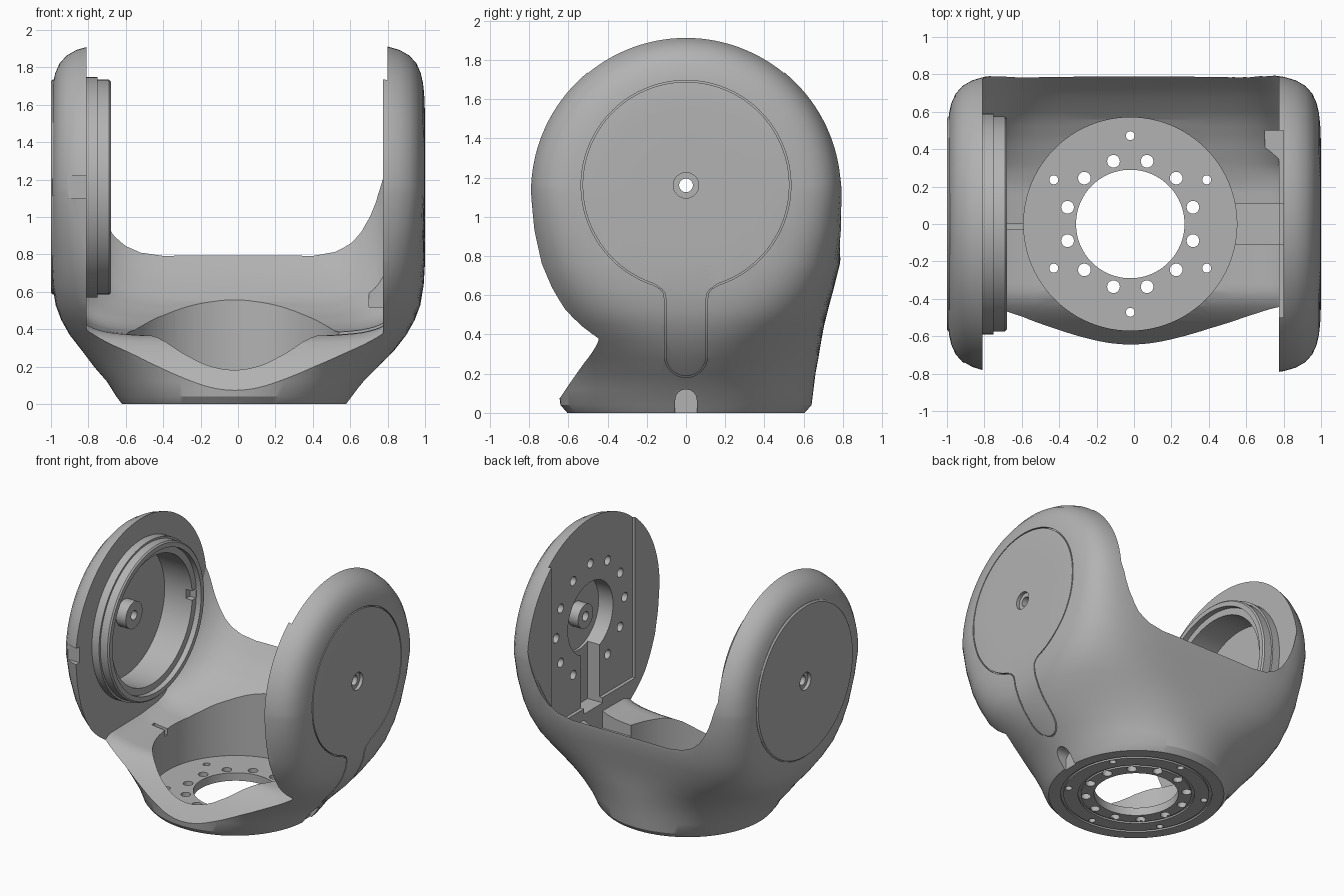
import bpy, bmesh
from math import sin, cos, pi, radians
from mathutils import Vector

if "Cube" in bpy.data.objects:
    bpy.data.objects.remove(bpy.data.objects["Cube"])

grey = bpy.data.materials.new("satin grey")
grey.use_nodes = True
grey.diffuse_color = (0.45, 0.45, 0.45, 1)
grey.node_tree.nodes["Principled BSDF"].inputs["Base Color"].default_value = (0.45, 0.45, 0.45, 1)

AXIS_Z = 1.16      # height of the joint axis
BASE_X = -0.02     # centre of the base flange


def make(name, bm):
    bmesh.ops.remove_doubles(bm, verts=bm.verts, dist=1e-5)
    bmesh.ops.recalc_face_normals(bm, faces=bm.faces)
    mesh = bpy.data.meshes.new(name)
    bm.to_mesh(mesh)
    bm.free()
    mesh.materials.append(grey)
    ob = bpy.data.objects.new(name, mesh)
    bpy.context.collection.objects.link(ob)
    return ob


def skin(bm, rows, wrap=False):
    """Quads between successive rows of points."""
    vs = [[bm.verts.new(p) for p in row] for row in rows]
    for a, b in zip(vs, vs[1:]):
        n = len(a)
        for j in range(n if wrap else n - 1):
            k = (j + 1) % n
            bm.faces.new((a[j], a[k], b[k], b[j]))
    return vs


def box(lo, hi):
    bm = bmesh.new()
    bmesh.ops.create_cube(bm, size=1)
    for v in bm.verts:
        v.co = [l + (c + 0.5) * (h - l) for l, h, c in zip(lo, hi, v.co)]
    return make("cutter", bm)


def rod(r, a, b, n=64):
    """Cylinder of radius r from point a to point b."""
    a, b = Vector(a), Vector(b)
    bm = bmesh.new()
    bmesh.ops.create_cone(bm, cap_ends=True, segments=n, radius1=r, radius2=r, depth=(b - a).length)
    rot = (b - a).to_track_quat('Z', 'Y')
    for v in bm.verts:
        v.co = rot @ v.co + (a + b) / 2
    return make("cutter", bm)


def lathe(name, profile, n=96):
    """Closed (x, radius) profile turned about the joint axis."""
    bm = bmesh.new()
    skin(bm, [[(x, r * cos(2 * pi * i / n), AXIS_Z + r * sin(2 * pi * i / n)) for x, r in profile]
              for i in range(n + 1)], wrap=True)
    return make(name, bm)


def combine(ob, tool, op='DIFFERENCE'):
    mod = ob.modifiers.new("cut", 'BOOLEAN')
    mod.operation, mod.solver, mod.object = op, 'MANIFOLD', tool
    dg = bpy.context.evaluated_depsgraph_get()
    mesh = bpy.data.meshes.new_from_object(ob.evaluated_get(dg))
    ob.modifiers.clear()
    ob.data = mesh
    bpy.data.objects.remove(tool)


def lerp(keys, t):
    for (t0, v0), (t1, v1) in zip(keys, keys[1:]):
        if t <= t1:
            return v0 + (v1 - v0) * (t - t0) / (t1 - t0)
    return keys[-1][1]


# Outer shell: round base lofted up into a barrel with domed ends
M = 64
MID_Z, RAD = 1.125, 0.805
LOFT = [  # height, centre x, half width, half depth, squareness
    (0, -.02, .60, .605, 2), (.04, -.02, .63, .64, 2), (.12, -.015, .685, .65, 2),
    (.2, -.01, .76, .66, 2.05), (.28, 0, .83, .675, 2.15), (.37, 0, .9, .69, 2.5),
    (.45, 0, .945, .705, 3), (.53, 0, .975, .725, 3.6), (.64, 0, .993, .755, 4.3),
    (.76, 0, 1, .785, 5), (.94, 0, 1, .8, 6.5), (MID_Z, 0, 1, RAD, 8)]


def squircle(a, hx, hy, n):
    c, s = cos(a), sin(a)
    k = (abs(c) ** n + abs(s) ** n) ** (-1 / n)
    return hx * c * k, hy * s * k


def shell(name):
    bm = bmesh.new()
    rows = []
    for z, cx, hx, hy, n in LOFT:
        ring = [squircle(pi * j / M, hx, hy, n) for j in range(2 * M)]
        rows.append([(cx + x, y, z) for x, y in ring])
    vs = skin(bm, rows, wrap=True)
    bm.faces.new(vs[0])
    half = [squircle(pi * j / M, 1, RAD, 8) for j in range(M + 1)]
    skin(bm, [[(x, r * cos(pi * i / M), MID_Z + r * sin(pi * i / M)) for x, r in half]
              for i in range(M + 1)])
    return make(name, bm)


body = shell("yoke_housing")

# Flat round cap on the right arm
combine(body, lathe("cap", [(-.9, 0), (-.9, .575), (-.99, .575), (-1, .565), (-1, 0)]), 'UNION')


# Keyhole cover seam on the left arm, following the shell
def keyhole(off):
    r, w = .535 + off, .11 + off
    side = [(r * cos(a), AXIS_Z + r * sin(a)) for a in [radians(90 - 162 * i / 48) for i in range(49)]]
    side += [(.132 + off, .632), (.115 + off, .61), (w, .58)]
    side += [(w * cos(a), .29 - w * sin(a)) for a in [pi / 2 * i / 10 for i in range(11)]]
    return side + [(-y, z) for y, z in side[-2:0:-1]]


bm = bmesh.new()
loops = [(.6, 0), (1.1, 0), (1.1, -.008), (.6, -.008), (.6, 0)]
skin(bm, [[(x, y, z) for y, z in keyhole(o)] for x, o in loops], wrap=True)
seam = make("cutter", bm)
core = shell("core")
core.scale.x = .985
bpy.context.view_layer.update()
combine(seam, core)
combine(body, seam)

# Opening between the arms: floor dips at the front and sweeps up at the back
FLOOR = [(-1.2, -.7), (-.66, .05), (-.58, .17), (-.52, .25), (-.45, .325), (-.38, .365), (0, .37),
         (.2, .39), (.3, .42), (.45, .485), (.57, .555), (.7, .68), (.8, .81), (1.2, 1.4)]
FILLET = [(0, 0), (.4, 0), (.52, .025), (.6, .07), (.66, .13), (.7, .2), (.74, .29), (.765, .38), (.79, .5)]
XS = [-.81, -.795, -.77, -.74, -.7, -.66, -.6, -.52, -.4, 0, .4, .52, .6, .66, .7, .735, .76, .775]
YS = [-1.2 + .04 * i for i in range(61)]


def floor_z(x, y):
    weight = max(.12, min(1, (y / .8) ** 2 if y > 0 else 0))
    return lerp(FLOOR, y) + weight * lerp(FILLET, max(0, abs(x) - (.02 if x < 0 else 0)))


bm = bmesh.new()
skin(bm, [[(x, YS[0], 3)] + [(x, y, floor_z(x, y)) for y in YS] + [(x, YS[-1], 3)] for x in XS], wrap=True)
bmesh.ops.holes_fill(bm, edges=[e for e in bm.edges if e.is_boundary])
bmesh.ops.triangulate(bm, faces=[f for f in bm.faces])
combine(body, make("cutter", bm))

# Base: round well, centre opening, two bolt circles and underside grooves
combine(body, rod(.57, (BASE_X, 0, .06), (BASE_X, 0, 1), 96))
combine(body, rod(.29, (BASE_X, 0, -.1), (BASE_X, 0, .2), 96))
for count, radius, size, start in ((12, .347, .034, 15), (6, .472, .024, 30)):
    for i in range(count):
        a = radians(start + 360 * i / count)
        x, y = BASE_X + radius * cos(a), radius * sin(a)
        combine(body, rod(size, (x, y, -.1), (x, y, .2), 20))
for r0, r1 in ((.38, .4), (.5, .52)):
    bm = bmesh.new()
    skin(bm, [[(BASE_X + r * cos(2 * pi * j / 96), r * sin(2 * pi * j / 96), z) for j in range(96)]
              for r, z in ((r0, -.1), (r1, -.1), (r1, .012), (r0, .012), (r0, -.1))], wrap=True)
    combine(body, make("cutter", bm))

# Drain notch at the foot of the left side
combine(body, box((.565, -.055, -.1), (.9, .055, .065)))
combine(body, rod(.055, (.565, 0, .065), (.9, 0, .065), 32))

# Left arm inside: recessed band, hub pocket, cable channel, bolt circle
combine(body, box((.7, -.5, .52), (.8, .5, 2.2)))
combine(body, rod(.27, (.7, 0, AXIS_Z), (.92, 0, AXIS_Z)))
combine(body, box((.7, -.11, .48), (.9, .11, AXIS_Z)))
combine(body, box((.5, -.11, .29), (.775, .11, .6)))
for i in range(12):
    a = radians(30 * i)
    if i != 9:
        y, z = .41 * cos(a), AXIS_Z + .41 * sin(a)
        combine(body, rod(.034, (.7, y, z), (.87, y, z), 20))

# Right arm inside: bearing cavity, edge notch and cable groove
combine(body, rod(.48, (-.95, 0, AXIS_Z), (-.7, 0, AXIS_Z), 96))
combine(body, box((-.905, -.9, 1.1), (-.7, -.74, 1.22)))
combine(body, box((-.7, -.03, .33), (-.5, 0, .5)))

# Screw holes on the joint axis, countersunk outside
combine(body, rod(.035, (-1.2, 0, AXIS_Z), (1.2, 0, AXIS_Z), 32))
for s in (-1, 1):
    combine(body, rod(.065, (s * .975, 0, AXIS_Z), (s * 1.2, 0, AXIS_Z), 32))

# Stepped bearing ring, with a retaining slot, and the two hubs
ring = lathe("bearing_ring", [(-.83, .59), (-.75, .59), (-.75, .575), (-.69, .575), (-.68, .565),
                              (-.68, .53), (-.72, .53), (-.72, .48), (-.83, .48)])
combine(ring, box((-.77, .4, 1.13), (-.6, .525, 1.2)))
hub_r = lathe("right_hub", [(-.96, .1), (-.87, .1), (-.87, .035), (-.96, .035)], 48)
hub_l = lathe("left_hub", [(.93, .09), (.84, .09), (.84, .035), (.93, .035)], 48)

for ob in (body, ring, hub_r, hub_l):
    bpy.ops.object.select_all(action='DESELECT')
    ob.select_set(True)
    bpy.context.view_layer.objects.active = ob
    bpy.ops.object.shade_smooth_by_angle(angle=radians(28))
